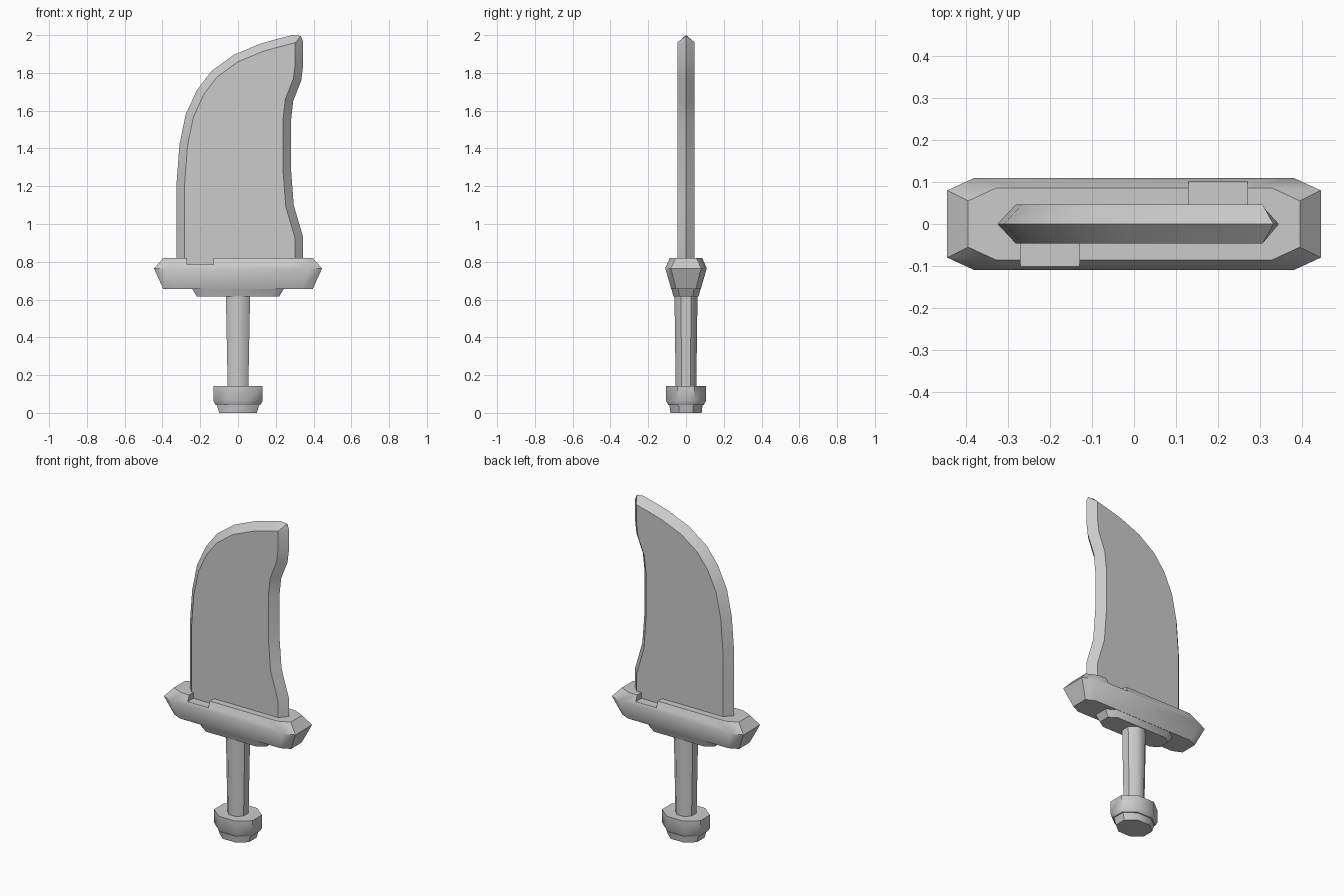
import bpy, bmesh
from mathutils import Vector

if "Cube" in bpy.data.objects:
    bpy.data.objects.remove(bpy.data.objects["Cube"])


def finish(name, bm, angle):
    bmesh.ops.recalc_face_normals(bm, faces=bm.faces)
    mesh = bpy.data.meshes.new(name)
    bm.to_mesh(mesh)
    bm.free()
    ob = bpy.data.objects.new(name, mesh)
    bpy.context.collection.objects.link(ob)
    bpy.ops.object.select_all(action='DESELECT')
    ob.select_set(True)
    bpy.context.view_layer.objects.active = ob
    if angle:
        bpy.ops.object.shade_smooth_by_angle(angle=angle)
    return ob


def skin(bm, rings):
    """Join closed rings of points and cap both ends."""
    rows = [[bm.verts.new(p) for p in r] for r in rings]
    for a, b in zip(rows, rows[1:]):
        for i in range(len(a)):
            j = (i + 1) % len(a)
            bm.faces.new((a[i], a[j], b[j], b[i]))
    bm.faces.new(rows[0])
    bm.faces.new(rows[-1])


def octagon(z, hx, hy, ix, iy):
    """Eight-sided ring: half sizes hx, hy and flat half lengths ix, iy."""
    return [(ix, -hy, z), (hx, -iy, z), (hx, iy, z), (ix, hy, z),
            (-ix, hy, z), (-hx, iy, z), (-hx, -iy, z), (-ix, -hy, z)]


def loft(name, levels, angle=0.8):
    bm = bmesh.new()
    skin(bm, [octagon(*lv) for lv in levels])
    return finish(name, bm, angle)


# Blade: outline with a bevelled edge on both faces
outline = [(-.325, .75), (-.325, 1.0), (-.325, 1.22), (-.31, 1.42), (-.277, 1.58),
           (-.217, 1.71), (-.14, 1.81), (-.02, 1.897), (.12, 1.955), (.22, 1.983),
           (.29, 2.0), (.332, 1.996), (.345, 1.965), (.345, 1.84), (.335, 1.76),
           (.292, 1.65), (.28, 1.54), (.28, 1.3), (.295, 1.1), (.345, .93), (.345, .75)]
pts = [Vector(p) for p in outline]
inner = []
for i, p in enumerate(pts):
    before = (p - pts[i - 1]).normalized() if i else Vector((0, 1))
    after = (pts[i + 1] - p).normalized() if i < len(pts) - 1 else Vector((0, -1))
    t = (before + after).normalized()
    inner.append(p + Vector((t.y, -t.x)) * 0.043)
bm = bmesh.new()
skin(bm, [[(p.x, y, p.y) for p in ring]
          for ring, y in ((inner, -.046), (pts, 0), (inner, .046))])
finish("blade", bm, 0.6)

# Guard with four shallow notches along the top rim
guard = loft("guard", [(.655, .395, .078, .34, .052),
                       (.765, .445, .11, .38, .08),
                       (.82, .395, .086, .328, .055)])
for sx in (-1, 1):
    for sy in (-1, 1):
        bm = bmesh.new()
        bmesh.ops.create_cube(bm, size=1)
        for v in bm.verts:
            v.co = (sx * (.2 + v.co.x * .14), sy * (.09 + v.co.y * .12), .83 + v.co.z * .09)
        cutter = finish("notch_cutter", bm, 0)
        cutter.hide_render = True
        bpy.context.view_layer.objects.active = guard
        mod = guard.modifiers.new("notch", 'BOOLEAN')
        mod.operation = 'DIFFERENCE'
        mod.solver = 'EXACT'
        mod.object = cutter
        bpy.ops.object.modifier_apply(modifier=mod.name)
        bpy.data.objects.remove(cutter)

# Collar under the guard
loft("collar", [(.615, .217, .066, .17, .035), (.66, .245, .078, .19, .042)])

# Grip, slightly wider at the top
loft("grip", [(.1, .054, .054, .024, .024), (.62, .064, .061, .027, .026)])

# Pommel and its foot
loft("pommel", [(.042, .118, .094, .052, .042), (.062, .13, .105, .056, .046),
                (.143, .13, .105, .056, .046)])
loft("pommel_foot", [(0, .1, .083, .045, .036), (.045, .113, .088, .049, .039)])
